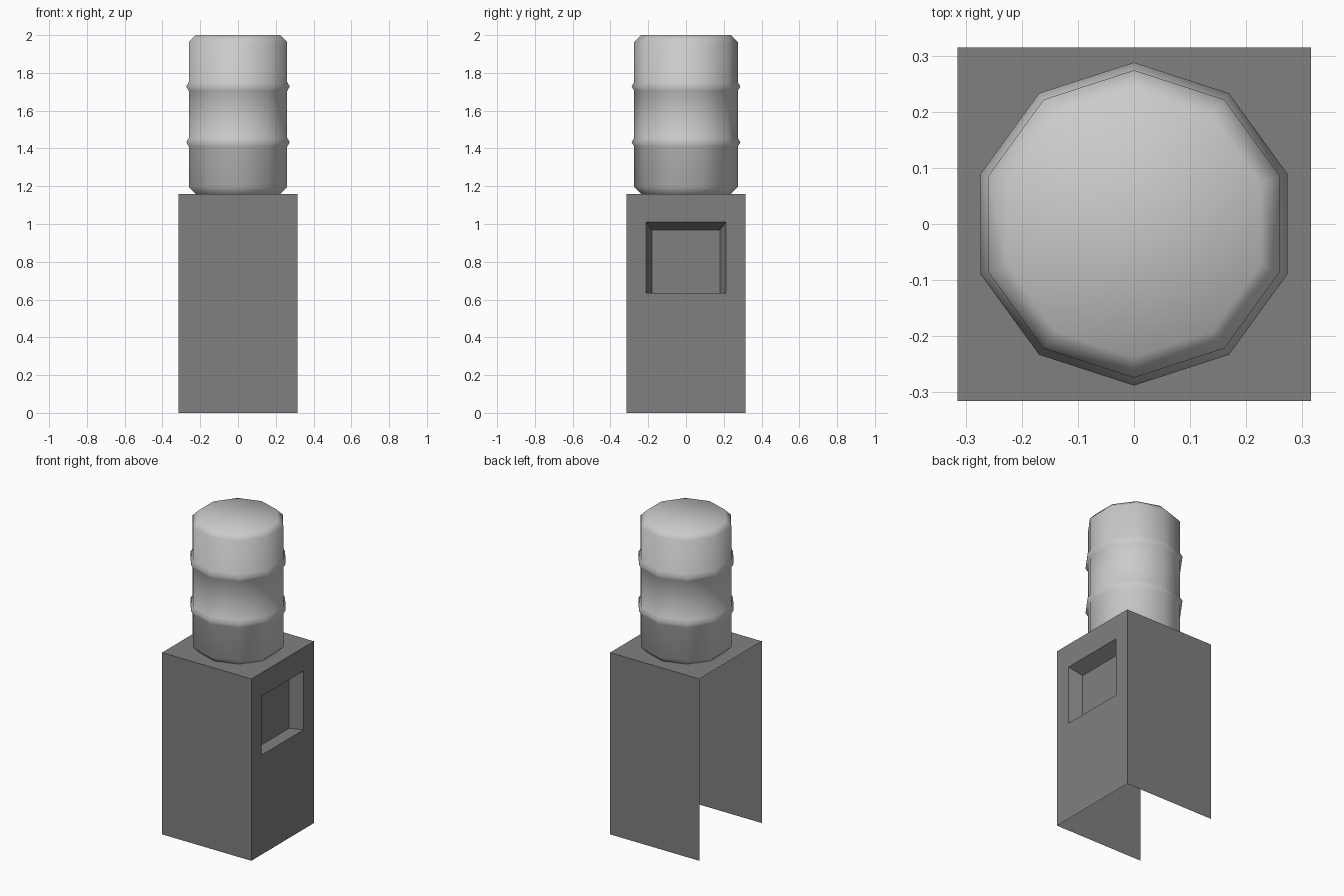
import bpy, bmesh, math

if "Cube" in bpy.data.objects:
    bpy.data.objects.remove(bpy.data.objects["Cube"])

W, H = 0.315, 1.16          # cabinet half width and height


def finish(name, bm, smooth=False):
    bmesh.ops.recalc_face_normals(bm, faces=bm.faces[:])
    for f in bm.faces:
        f.smooth = smooth
    mesh = bpy.data.meshes.new(name)
    bm.to_mesh(mesh)
    bm.free()
    obj = bpy.data.objects.new(name, mesh)
    bpy.context.collection.objects.link(obj)
    return obj


def set_rect(face, x, half_y, z0, z1):
    """Move a four-sided face parallel to YZ onto the given rectangle."""
    mid = face.calc_center_median().z
    for v in face.verts:
        v.co = (x, math.copysign(half_y, v.co.y), z1 if v.co.z > mid else z0)


# Cabinet: thin shell, open underneath and at the back (-x), tapered tap recess on +x
bm = bmesh.new()
bmesh.ops.create_cube(bm, size=1)
for v in bm.verts:
    v.co = (v.co.x * 2 * W, v.co.y * 2 * W, (v.co.z + 0.5) * H)
bm.normal_update()
bmesh.ops.delete(bm, geom=[f for f in bm.faces if f.normal.x < -0.9 or f.normal.z < -0.9],
                 context='FACES')
panel = next(f for f in bm.faces if f.normal.x > 0.9)
bmesh.ops.inset_individual(bm, faces=[panel], thickness=0.1)
set_rect(panel, W, 0.212, 0.635, 1.01)
back = bmesh.ops.extrude_discrete_faces(bm, faces=[panel])["faces"][0]
set_rect(back, W - 0.08, 0.18, 0.635, 0.968)
cabinet = finish("cabinet", bm)
dark = bpy.data.materials.new("dark_grey")
dark.diffuse_color = (0.216, 0.216, 0.216, 1)
dark.use_nodes = True
dark.node_tree.nodes["Principled BSDF"].inputs["Base Color"].default_value = dark.diffuse_color
cabinet.data.materials.append(dark)

# Water bottle: ten-sided lathe with chamfered ends and two raised ribs
R, RIB, END, SIDES = 0.274, 0.288, 0.237, 10
profile = [(END, H), (R, H + 0.037)]
for z in (1.433, 1.728):
    profile += [(R, z - 0.023), (RIB, z), (R, z + 0.023)]
profile += [(R, 1.963), (END, 2.0)]

bm = bmesh.new()
rings = []
for r, z in profile:
    angles = [math.pi / 2 + 2 * math.pi * i / SIDES for i in range(SIDES)]
    rings.append([bm.verts.new((r * math.cos(a), r * math.sin(a), z)) for a in angles])
for lo, hi in zip(rings, rings[1:]):
    for i in range(SIDES):
        j = (i + 1) % SIDES
        bm.faces.new((lo[i], lo[j], hi[j], hi[i]))
bm.faces.new(rings[-1])     # the lower end rests on the cabinet and stays open
finish("water_bottle", bm, smooth=True)
